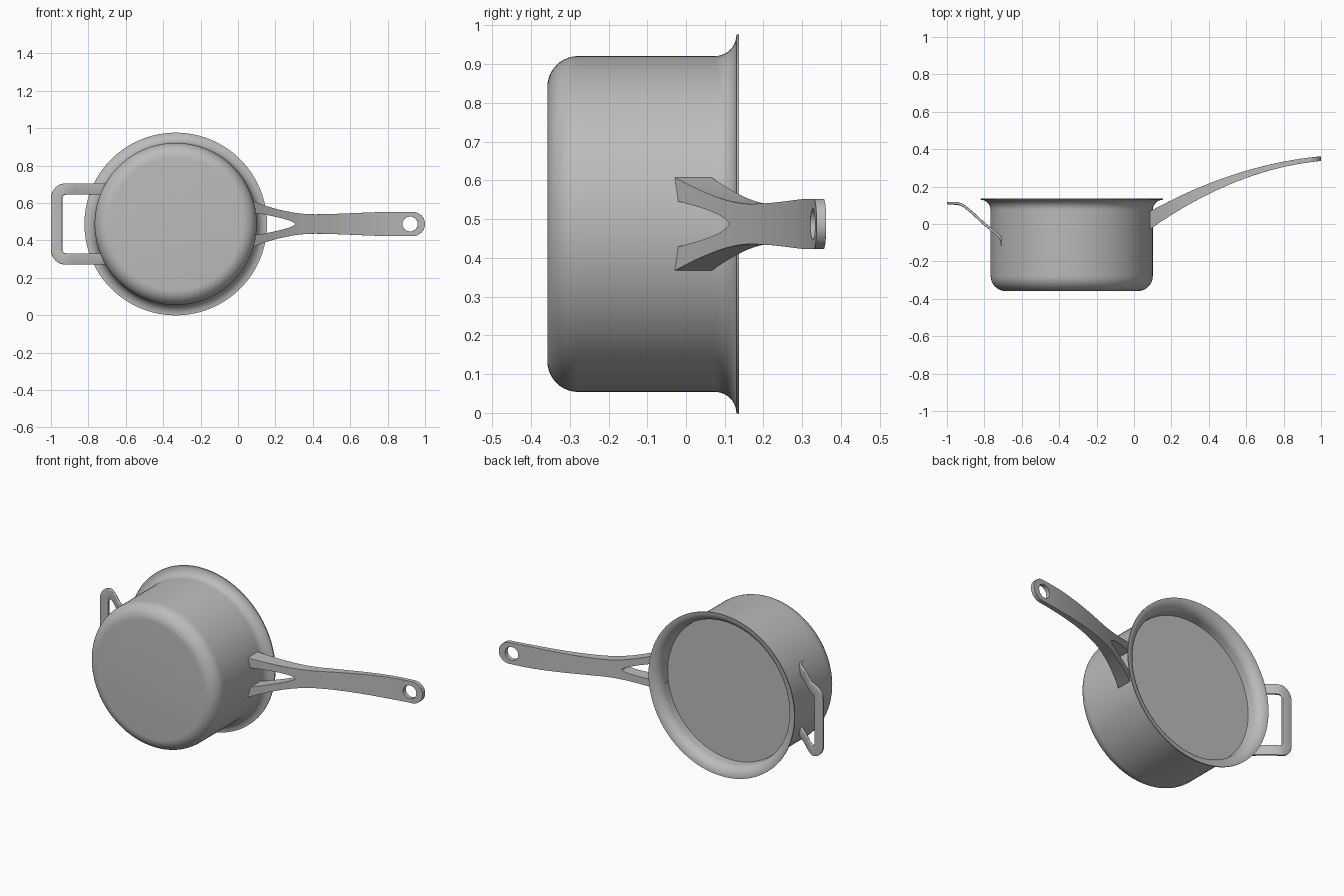
import bpy, bmesh
from math import sin, cos, pi, sqrt, radians
from mathutils import Matrix, Vector

cube = bpy.data.objects.get("Cube")
if cube:
    bpy.data.objects.remove(cube)

CX, CZ = -0.333, 0.4875          # pot axis, running along y

metal = bpy.data.materials.new("grey_metal")
metal.use_nodes = True
GREY = (0.5, 0.5, 0.5, 1)
metal.diffuse_color = GREY
metal.node_tree.nodes["Principled BSDF"].inputs["Base Color"].default_value = GREY


def add_object(name, bm):
    bmesh.ops.recalc_face_normals(bm, faces=bm.faces[:])
    mesh = bpy.data.meshes.new(name)
    bm.to_mesh(mesh)
    bm.free()
    mesh.materials.append(metal)
    obj = bpy.data.objects.new(name, mesh)
    bpy.context.collection.objects.link(obj)
    return obj


def smooth(obj, angle=35):
    bpy.ops.object.select_all(action='DESELECT')
    obj.select_set(True)
    bpy.context.view_layer.objects.active = obj
    bpy.ops.object.shade_smooth_by_angle(angle=radians(angle))


def bevel(obj, width):
    mod = obj.modifiers.new("Rounded edges", 'BEVEL')
    mod.width, mod.segments = width, 3
    mod.limit_method, mod.angle_limit = 'ANGLE', radians(50)


def arc(cr, cy, r, start, end, n):
    angles = [start + (end - start) * i / n for i in range(n + 1)]
    return [(cr + r * cos(a), cy + r * sin(a)) for a in angles]


def mirrored_strip(pairs):
    """Flat strip from (inner, outer) point pairs, mirrored about the z = CZ plane."""
    bm = bmesh.new()
    for side in (1, -1):
        rows = [[bm.verts.new((p[0], p[1], CZ + side * p[2])) for p in pair] for pair in pairs]
        for a, b in zip(rows, rows[1:]):
            bm.faces.new((a[0], a[1], b[1], b[0]))
    bmesh.ops.remove_doubles(bm, verts=bm.verts[:], dist=1e-4)
    bmesh.ops.recalc_face_normals(bm, faces=bm.faces[:])
    return bm


# Pot: rounded base, straight wall, flared lip and flat inner disc, as (radius, y)
profile = [(0, -0.358)]
profile += arc(0.3535, -0.278, 0.08, -pi / 2, 0, 10)
profile += arc(0.4885, 0.075, 0.055, pi, pi / 2, 10)
profile += arc(0.4885, 0.075, 0.062, pi / 2, pi, 10)
profile += [(0.424, 0.045), (0, 0.045)]
bm = bmesh.new()
verts = [bm.verts.new((CX + r, y, CZ)) for r, y in profile]
edges = [bm.edges.new(pair) for pair in zip(verts, verts[1:])]
bmesh.ops.spin(bm, geom=verts + edges, cent=(CX, 0, CZ), axis=(0, 1, 0),
               angle=2 * pi, steps=96, use_merge=True)
bmesh.ops.remove_doubles(bm, verts=bm.verts[:], dist=1e-5)
smooth(add_object("pot", bm))

# Long handle: forked at the pot, curving back to a round end with a hole
X0, FORK, HOLE, HOLE_R, END_R = 0.085, 0.305, 0.92, 0.04, 0.065


def top_y(x):
    t = (x - 0.09) / 0.91
    return 0.07 + 0.5 * t - 0.208 * t * t


def bottom_y(x):
    t = (x - 0.09) / 0.91
    return -0.025 + 0.638 * t - 0.276 * t * t


def outer_z(x):
    if x < 0.4:
        return 0.052 + 0.068 * ((0.4 - x) / 0.315) ** 1.8
    t = min((x - 0.4) / 0.45, 1)
    z = 0.052 + 0.013 * t * t * (3 - 2 * t)
    if x > 1 - END_R:
        z = sqrt(max(END_R ** 2 - (x - 1 + END_R) ** 2, 0))
    return z


def inner_z(x):
    if x < FORK:
        return 0.06 * ((FORK - x) / (FORK - X0)) ** 0.6
    return sqrt(max(HOLE_R ** 2 - (x - HOLE) ** 2, 0))


stations = [X0 + (FORK - X0) * sin(pi / 2 * i / 14) for i in range(15)]
stations += [FORK + (HOLE - HOLE_R - FORK) * i / 16 for i in range(1, 17)]
stations += [HOLE - HOLE_R * cos(pi * i / 16) for i in range(1, 17)]
stations += [1 - END_R + END_R * sin(pi / 2 * i / 12) for i in range(5, 13)]
stations = sorted(set(round(x, 5) for x in stations))
bm = mirrored_strip([[(x, top_y(x), f(x)) for f in (inner_z, outer_z)] for x in stations])
bmesh.ops.dissolve_degenerate(bm, dist=1e-4, edges=bm.edges[:])
lower = bmesh.ops.extrude_face_region(bm, geom=bm.faces[:], use_keep_orig=True)["geom"]
for v in lower:
    if isinstance(v, bmesh.types.BMVert):
        v.co.y = bottom_y(v.co.x)
handle = add_object("long_handle", bm)
bevel(handle, 0.009)
smooth(handle)

# Helper handle: flat bar loop with two feet lying against the pot wall
foot = [(-0.705, -0.118), (-0.706, -0.1), (-0.711, -0.08), (-0.722, -0.063), (-0.74, -0.048),
        (-0.8, 0.0), (-0.86, 0.056), (-0.9, 0.09), (-0.92, 0.102)]


def bar_y(x):
    t = min(max((-0.92 - x) / 0.04, 0), 1)
    return 0.102 + 0.01 * t * (2 - t)


pairs = [((x, y, 0.157), (x, y, 0.2175)) for x, y in foot]
for i in range(1, 11):
    a = pi / 2 + pi / 2 * i / 10
    row = []
    for r in (0.0195, 0.08):
        x = -0.92 + r * cos(a)
        row.append((x, bar_y(x), 0.1375 + r * sin(a)))
    pairs.append(row)
pairs.append([(p[0], p[1], 0) for p in pairs[-1]])
loop = add_object("helper_handle", mirrored_strip(pairs))
solid = loop.modifiers.new("Thickness", 'SOLIDIFY')
solid.thickness, solid.offset = 0.014, 0
bevel(loop, 0.004)
smooth(loop)
